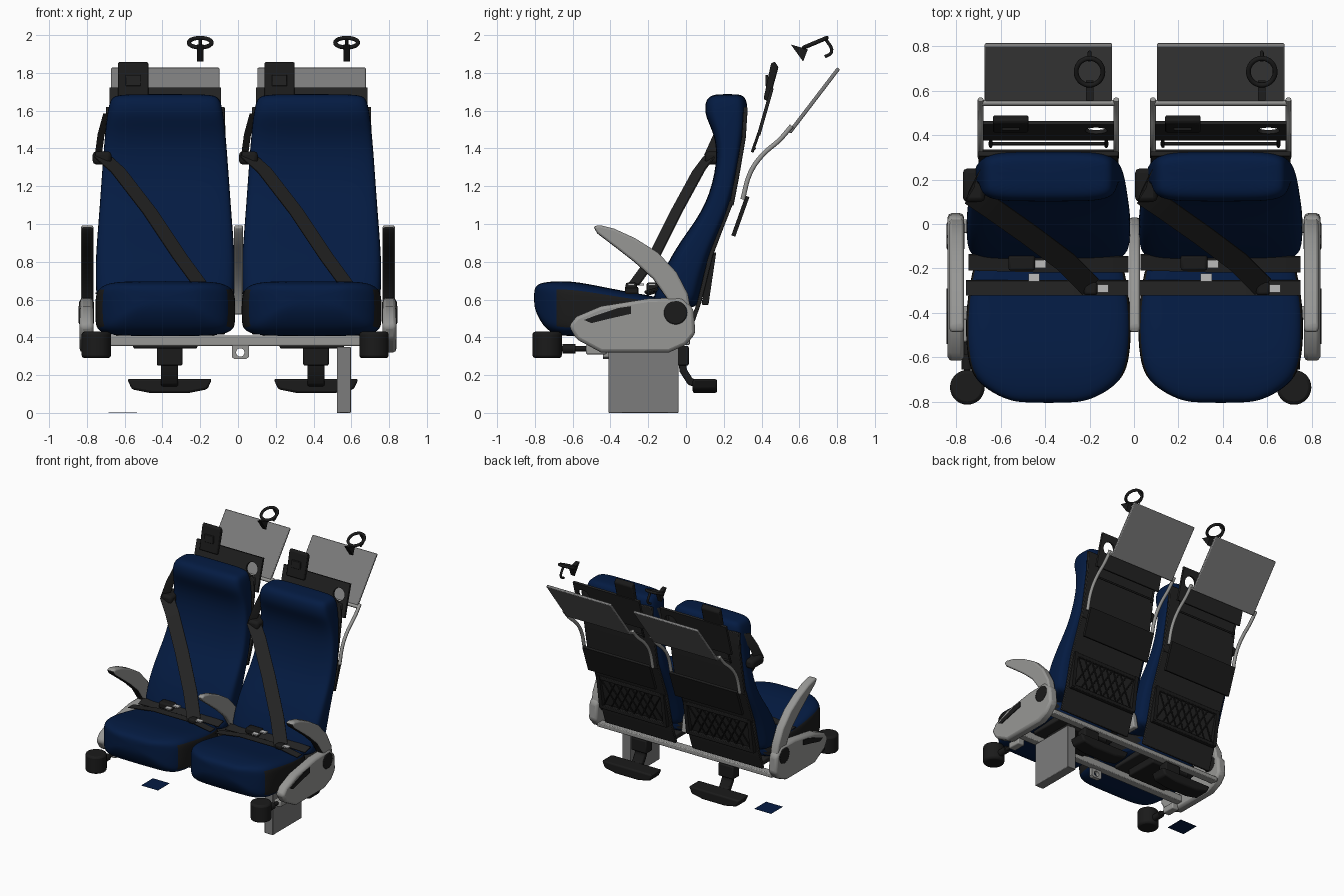
import bpy, bmesh, math
from mathutils import Vector

old = bpy.data.objects.get("Cube")
if old:
    bpy.data.objects.remove(old, do_unlink=True)

def material(name, r, g, b):
    m = bpy.data.materials.new(name)
    m.use_nodes = True
    m.diffuse_color = (r, g, b, 1)
    m.node_tree.nodes["Principled BSDF"].inputs["Base Color"].default_value = (r, g, b, 1)
    return m

BLUE = material("navy fabric", .0012, .011, .055)
GREY = material("light grey plastic", .31, .31, .3)
STEEL = material("mid grey panel", .2, .2, .2)
BLACK = material("black plastic", .0105, .0105, .0105)
CHAR = material("charcoal shell", .016, .016, .016)
BELT = material("belt webbing", .017, .017, .017)
SILVER = material("buckle metal", .5, .5, .5)
crisp = []
AXES = [lambda p, t: (t, p[0], p[1]), lambda p, t: (p[0], t, p[1]), lambda p, t: (p[0], p[1], t)]

def skin(name, rings, mats, bevel=0, rule=None, padded=False):
    """Closed body through a list of point rings."""
    bm = bmesh.new()
    rows = [[bm.verts.new(p) for p in ring] for ring in rings]
    for r, q in zip(rows, rows[1:]):
        for k in range(len(r)):
            bm.faces.new((r[k - 1], r[k], q[k], q[k - 1]))
    bm.faces.new(rows[0])
    bm.faces.new(rows[-1])
    bmesh.ops.recalc_face_normals(bm, faces=bm.faces)
    for f in bm.faces:
        f.material_index = rule(f) if rule else 0
    me = bpy.data.meshes.new(name)
    bm.to_mesh(me)
    bm.free()
    ob = bpy.data.objects.new(name, me)
    bpy.context.collection.objects.link(ob)
    for m in (mats if isinstance(mats, list) else [mats]):
        me.materials.append(m)
    if bevel:
        mod = ob.modifiers.new("soft edges", 'BEVEL')
        mod.width, mod.segments = bevel, 2
    if padded:
        me.shade_smooth()
        mod = ob.modifiers.new("padding", 'SUBSURF')
        mod.levels = mod.render_levels = 2
    else:
        crisp.append(ob)

def prism(name, pts, a, b, mat, bevel=0, axis=0, rule=None):
    skin(name, [[AXES[axis](p, t) for p in pts] for t in (a, b)], mat, bevel, rule)

def box(name, lo, hi, mat, bevel=0):
    (x, y, z), (u, v, w) = lo, hi
    prism(name, [(y, z), (v, z), (v, w), (y, w)], x, u, mat, bevel)

def circle(c, r, n=28):
    return [(c[0] + r * math.cos(k * math.tau / n), c[1] + r * math.sin(k * math.tau / n)) for k in range(n)]

def cylinder(name, c, r, depth, mat, axis, bevel=0):
    flat = [v for i, v in enumerate(c) if i != axis]
    prism(name, circle(flat, r), c[axis] - depth / 2, c[axis] + depth / 2, mat, bevel, axis)

def strip(pts, t):
    """Thicken an open (y, z) path to a closed outline of thickness t."""
    out = []
    for i, p in enumerate(pts):
        d = (Vector(pts[min(i + 1, len(pts) - 1)]) - Vector(pts[max(i - 1, 0)])).normalized()
        out.append(Vector(p) + Vector((d.y, -d.x)) * t)
    return list(pts) + out[::-1]

def ribbon(name, pts, across):
    w, n = Vector(across), Vector((0, -.004, .006))
    skin(name, [[p - w, p + w, p + w + n, p - w + n] for p in map(Vector, pts)], BELT)

def padded(name, sections, place, mats, power, rule=None, n=24):
    """Rounded-rectangle rings; a section is (along, low, high, half_width)."""
    shape = [[math.copysign(abs(q) ** power, q) for q in p] for p in
             [(math.cos((k + .5) * math.tau / n), math.sin((k + .5) * math.tau / n)) for k in range(n)]]
    skin(name, [[place(s, hw * u, (lo + hi) / 2 + (hi - lo) / 2 * w) for u, w in shape]
                for s, lo, hi, hw in sections], mats, 0, rule, True)

def curve(name, dims, splines, mat, kind='POLY', cyclic=True):
    cu = bpy.data.curves.new(name, 'CURVE')
    cu.dimensions = dims
    cu.materials.append(mat)
    for pts in splines:
        sp = cu.splines.new(kind)
        sp.use_cyclic_u, sp.resolution_u, sp.use_smooth = cyclic, 6, dims == '3D'
        knots = sp.points if kind == 'POLY' else sp.bezier_points
        knots.add(len(pts) - 1)
        for q, p in zip(knots, pts):
            q.co = (*p, 0, 1) if kind == 'POLY' else p
            if kind == 'BEZIER':
                q.handle_left_type = q.handle_right_type = 'AUTO'
    ob = bpy.data.objects.new(name, cu)
    bpy.context.collection.objects.link(ob)
    return ob

def tube(name, pts, r, mat, cyclic=False):
    cu = curve(name, '3D', [pts], mat, 'BEZIER', cyclic).data
    cu.bevel_depth, cu.bevel_resolution, cu.use_fill_caps = r, 3, True

def holed_plate(name, outline, hole, r, half, mat, loc, tilt):
    """Flat plate with a round opening, tilted about x."""
    ob = curve(name, '2D', [outline, circle(hole, r)], mat)
    ob.data.fill_mode, ob.data.extrude = 'BOTH', half
    ob.location, ob.rotation_euler.x = loc, math.radians(tilt)

back_sections = [(.55, -.18, .06, .34), (.6, -.18, .07, .37), (.8, -.1, .12, .371), (.95, 0, .18, .36),
                 (1.1, .11, .245, .348), (1.33, .17, .288, .332), (1.48, .15, .313, .32), (1.57, .1, .327, .31),
                 (1.64, .1, .325, .298), (1.675, .12, .31, .28), (1.688, .16, .28, .23)]
cushion_sections = [(-.805, .57, .65, .12), (-.79, .52, .68, .19), (-.75, .45, .692, .27), (-.69, .41, .698, .34),
                    (-.6, .405, .698, .367), (-.45, .41, .67, .376), (-.28, .42, .635, .36), (-.05, .43, .6, .31)]
shells = {"lower": [(.0, .42), (.06, .59), (.126, .86)], "middle": [(.122, .84), (.175, .98), (.234, 1.13)],
          "upper": [(.23, 1.1), (.259, 1.25), (.295, 1.46), (.305, 1.62)]}
dark_flank = lambda f: int(abs(f.normal.x) > .75 and f.calc_center_median().y > -.67 and len(f.verts) == 4)

for side, c in (("right", -.385), ("left", .39)):
    def mirrored(y0, z0, y1, z1, dx):
        return [(c - dx, y0, z0), (c + dx, y1, z1)]
    # Upholstery on a dark pan
    padded(side + "_backrest", back_sections, lambda s, u, w: (c + u, w, s), BLUE, .42)
    padded(side + "_cushion", cushion_sections, lambda s, u, w: (c + u, s, w), [BLUE, BLACK], .36, dark_flank)
    box(side + "_seat_pan", (c - .26, -.37, .395), (c + .26, -.04, .44), CHAR, .01)
    # Rear shell and net pocket
    for part, path in shells.items():
        prism(f"{side}_{part}_shell", strip(path, .022), c - .315, c + .315, CHAR, .005)
    for edge, y, z in (("lower", .085, .57), ("upper", .122, .82)):
        box(f"{side}_{edge}_pocket_rail", (c - .3, y, z), (c + .3, y + .033, z + .03), BLACK, .005)
    for s in (-1, 1):
        prism(side + "_pocket_side", [(.085, .58), (.12, .58), (.16, .85), (.12, .85)], c + s * .3, c + s * .27, BLACK)
        for x in [c + k * .067 for k in range(-3, 4)]:
            tube(side + "_pocket_net", [(x - s * .067, .103, .6), (x + s * .067, .148, .83)], .005, BLACK)
        tube(side + "_table_arm", [(c + s * .305, y, z) for y, z in
             ((.3, 1.13), (.34, 1.27), (.4, 1.36), (.5, 1.45), (.56, 1.52))], .013, GREY)
        tube(side + "_panel_link", [(c + s * .26, .35, 1.38), (c + s * .26, .392, 1.5)], .008, BLACK)
    # Folding table
    prism(side + "_table_holder", strip([(.24, .94), (.315, 1.15)], .022), c - .3, c + .3, BLACK)
    prism(side + "_table_top", strip([(.54, 1.49), (.8, 1.83)], .02), c - .287, c + .287, STEEL, .006)
    tube(side + "_table_hinge", mirrored(.545, 1.5, .545, 1.5, .31), .013, GREY)
    # Upper rear panel with a round opening
    holed_plate(side + "_accessory_panel", [(-.295, -.13), (.295, -.13), (.295, .13), (-.295, .13)],
                (.215, .03), .05, .009, CHAR, (c, .42, 1.595), 74)
    tube(side + "_panel_rod", mirrored(.362, 1.4, .362, 1.4, .27), .008, BLACK)
    prism(side + "_device_holder", [(.41, 1.66), (.44, 1.65), (.49, 1.83), (.47, 1.86), (.45, 1.85)],
          c - .25, c - .09, BLACK, .008)
    box(side + "_device_clip", (c - .21, .42, 1.73), (c - .13, .435, 1.79), CHAR, .004)
    # Cup holder
    ring = [(x, y, 1.96 + (y - .685) * .42) for x, y in circle((c + .185, .685), .06, 12)]
    tube(side + "_cup_ring", ring, .011, BLACK, True)
    prism(side + "_cup_bracket", [(.555, 1.95), (.62, 1.86), (.645, 1.925)], c + .168, c + .202, BLACK)
    tube(side + "_cup_hook", [(c + .185, y, z) for y, z in ((.74, 1.98), (.77, 1.91), (.735, 1.885))], .009, BLACK)
    # Seat belt
    ribbon(side + "_shoulder_belt", [(c - .34, .13, 1.36), (c - .25, .07, 1.28), (c - .08, -.05, 1.06),
                                     (c + .08, -.17, .82), (c + .19, -.28, .67)], (.036, .034, .008))
    ribbon(side + "_belt_return", [(c - .355, .13, 1.36), (c - .34, .18, 1.47), (c - .31, .24, 1.58)], (.018, .03, 0))
    box(side + "_belt_guide", (c - .385, .1, 1.315), (c - .285, .25, 1.385), BLACK, .02)
    ribbon(side + "_lap_belt", [(c - .37, -.285, .63), (c - .15, -.285, .66), (c + .19, -.285, .66),
                                (c + .36, -.285, .63)], (0, .033, 0))
    ribbon(side + "_rear_lap_belt", [(c - .36, -.17, .63), (c, -.18, .65), (c + .36, -.18, .64)], (0, .035, .01))
    box(side + "_buckle", (c - .18, -.21, .64), (c - .06, -.14, .69), BLACK, .012)
    box(side + "_belt_anchor", (c + .16, -.32, .65), (c + .22, -.26, .69), BLACK, .012)
    for x, y in ((c - .09, -.24), (c + .22, -.29), (c - .06, -.18)):
        box(side + "_belt_tongue", (x, y - .018, .675), (x + .05, y + .018, .685), SILVER)
    # Footrest and its mechanism
    m = c + .023
    box(side + "_mechanism", (c - .17, -.32, .34), (c + .17, -.04, .42), BLACK, .01)
    box(side + "_footrest_mount", (m - .068, -.07, .25), (m + .068, .015, .355), BLACK, .01)
    prism(side + "_footrest_arm", strip([(-.04, .32), (-.035, .22), (.01, .15), (.09, .12)], -.04),
          m - .045, m + .045, BLACK, .008)
    half = [(.225, .18), (.2, .125), (.1, .105)]
    outline = [(m + x, z) for x, z in half] + [(m - x, z) for x, z in half[::-1]]
    prism(side + "_footrest", outline, .035, .165, BLACK, .012, 1)

# Armrests: light top, dark underside on the outer pair
arm = [(-.49, .985), (-.46, .995), (-.38, .975), (-.27, .925), (-.15, .85), (-.05, .745), (.01, .63), (.03, .52),
       (-.08, .52), (-.105, .61), (-.175, .71), (-.275, .8), (-.365, .87), (-.47, .95)]
cover = [(-.62, .46), (-.58, .51), (-.45, .565), (-.2, .605), (-.02, .61), (.04, .55), (.05, .42), (0, .36),
         (-.09, .32), (-.45, .32), (-.58, .39)]
lever = [(-.54, .492), (-.48, .515), (-.36, .555), (-.29, .565), (-.29, .525), (-.4, .5), (-.5, .475)]
under = lambda f: int(abs(f.normal.x) < .5 and f.normal.y < -.2 and f.normal.z < .1)
for name, s, x in (("right", -1, -.75), ("left", 1, .72)):
    prism(name + "_armrest", arm, s * .765, s * .83, [GREY, BLACK], .012, rule=under)
    prism(name + "_side_cover", cover, s * .765, s * .838, GREY, .018)
    cylinder(name + "_armrest_pivot", (s * .803, -.055, .53), .063, .08, BLACK, 0, .008)
    prism(name + "_recline_lever", lever, s * .83, s * .844, BLACK)
    # Front bumper roller on a rod
    cylinder(name + "_bumper", (x, -.735, .36), .078, .14, BLACK, 2, .015)
    cylinder(name + "_bumper_rod", (x, -.565, .34), .014, .23, BLACK, 1)
    cylinder(name + "_bumper_collar", (x, -.62, .34), .026, .07, BLACK, 1)
    box(name + "_bumper_foot", (x - .03, -.53, .31), (x + .03, -.42, .36), GREY, .008)
prism("middle_armrest", arm, -.02, .026, GREY, .01)

# Base frame and single pedestal
box("front_beam", (-.78, -.43, .355), (.78, -.37, .41), GREY, .006)
box("rear_beam", (-.78, -.04, .36), (.78, .02, .395), GREY, .006)
holed_plate("centre_bracket", [(-.045, .04), (-.045, -.025), (-.03, -.035), (.03, -.035), (.045, -.025), (.045, .04)],
            (0, 0), .022, .015, GREY, (.012, -.425, .32), 90)
box("pedestal", (.523, -.41, 0), (.597, -.04, .35), STEEL, .004)
box("floor_swatch", (-.685, -.255, 0), (-.535, -.105, .001), BLUE)

bpy.ops.object.select_all(action='DESELECT')
for ob in crisp:
    ob.select_set(True)
    bpy.context.view_layer.objects.active = ob
bpy.ops.object.shade_smooth_by_angle()
